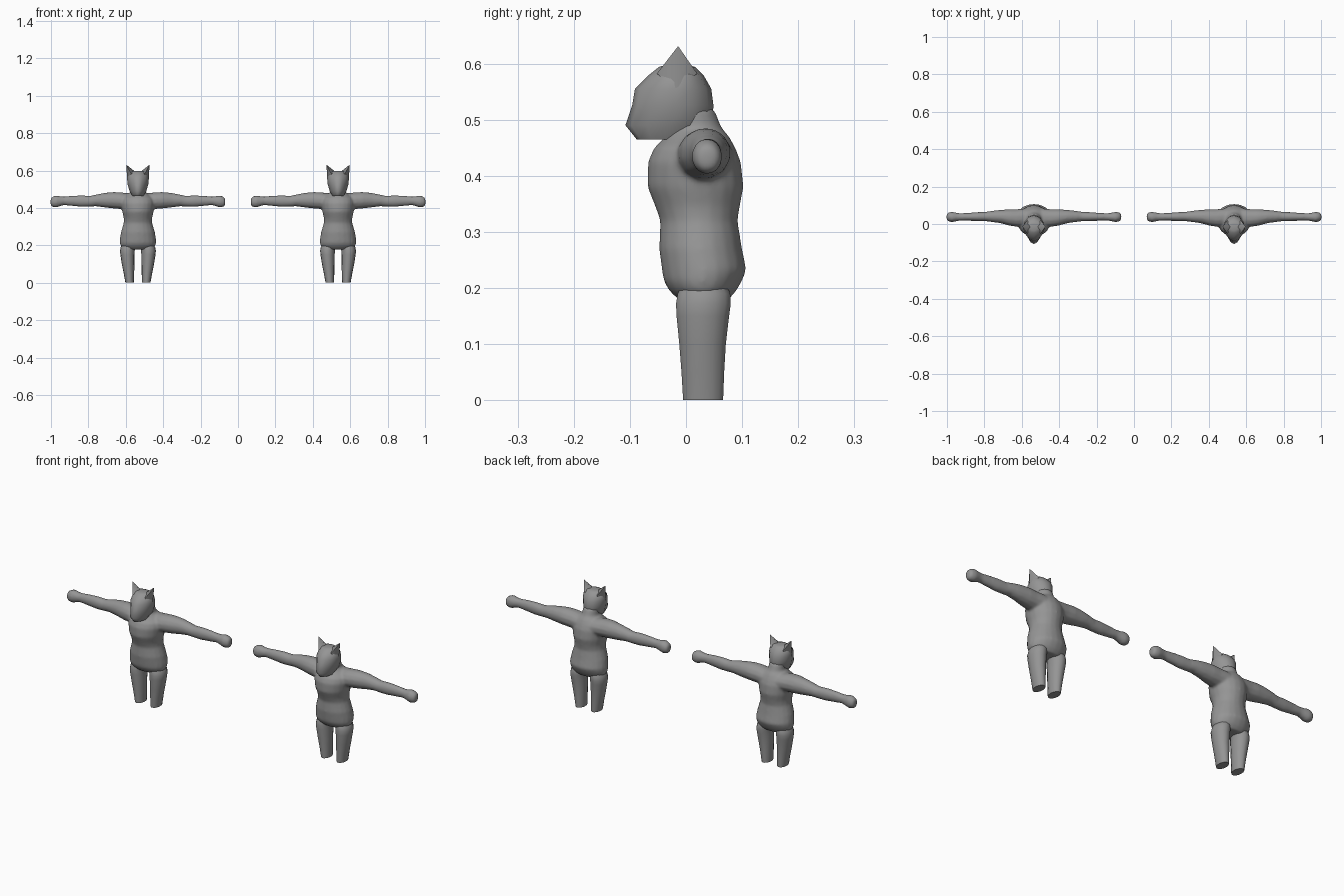
import bpy, bmesh, math
from mathutils import Vector

fur = bpy.data.materials.new("grey")
fur.diffuse_color = (0.3, 0.3, 0.3, 1)


def loft(bm, rings, axis, n, pinch=0.0):
    """Closed tube through rings (position, u_min, u_max, v_min, v_max).
    axis Z: u = x, v = y.  axis X: u = y, v = z.  pinch narrows the -y side."""
    loops = []
    for p, u0, u1, v0, v1 in rings:
        loop = []
        for i in range(n):
            a = math.tau * (i + 0.5 * (axis == 'X')) / n
            c, s = math.cos(a), math.sin(a)
            c *= 1 - pinch * max(0, -s)
            u = (u0 + u1) / 2 + c * (u1 - u0) / 2
            v = (v0 + v1) / 2 + s * (v1 - v0) / 2
            loop.append(bm.verts.new((u, v, p) if axis == 'Z' else (p, u, v)))
        loops.append(loop)
    faces = [bm.faces.new(loops[0]), bm.faces.new(loops[-1])]
    for a, b in zip(loops, loops[1:]):
        for i in range(n):
            j = (i + 1) % n
            faces.append(bm.faces.new((a[i], a[j], b[j], b[i])))
    bmesh.ops.recalc_face_normals(bm, faces=faces)


def finish(bm, name, x, mirror=False, angle=50):
    me = bpy.data.meshes.new(name)
    bm.to_mesh(me)
    bm.free()
    me.materials.append(fur)
    ob = bpy.data.objects.new(name, me)
    bpy.context.collection.objects.link(ob)
    ob.location.x = x
    bpy.context.view_layer.objects.active = ob
    for o in bpy.context.selected_objects:
        o.select_set(False)
    ob.select_set(True)
    bpy.ops.object.shade_smooth_by_angle(angle=math.radians(angle))
    if mirror:
        ob.modifiers.new("mirror", 'MIRROR')
    return ob


# z, half width, y front, y back
TORSO = [(0.178, 0.070, -0.012, 0.075), (0.195, 0.092, -0.030, 0.090),
         (0.213, 0.097, -0.040, 0.100), (0.232, 0.097, -0.043, 0.108),
         (0.270, 0.091, -0.048, 0.100), (0.320, 0.076, -0.046, 0.092),
         (0.345, 0.076, -0.055, 0.096), (0.380, 0.084, -0.069, 0.103),
         (0.425, 0.090, -0.068, 0.098), (0.450, 0.084, -0.057, 0.088),
         (0.470, 0.060, -0.036, 0.077), (0.485, 0.040, -0.030, 0.064),
         (0.520, 0.038, -0.030, 0.050)]
# x, y range, z range
ARM = [(0.040, -0.015, 0.085, 0.392, 0.478), (0.090, -0.016, 0.080, 0.393, 0.484),
       (0.130, -0.010, 0.080, 0.396, 0.486), (0.180, 0.004, 0.076, 0.402, 0.481),
       (0.225, 0.010, 0.071, 0.408, 0.472), (0.255, 0.014, 0.066, 0.406, 0.465),
       (0.300, 0.014, 0.064, 0.405, 0.468), (0.345, 0.017, 0.060, 0.409, 0.466),
       (0.395, 0.018, 0.058, 0.415, 0.461), (0.415, 0.014, 0.061, 0.409, 0.463),
       (0.438, 0.009, 0.066, 0.401, 0.468), (0.458, 0.014, 0.062, 0.405, 0.460),
       (0.467, 0.022, 0.054, 0.414, 0.451)]
# z, x range, y range
LEG = [(0.000, 0.022, 0.067, -0.006, 0.067), (0.050, 0.020, 0.076, -0.009, 0.069),
       (0.100, 0.019, 0.086, -0.013, 0.072), (0.150, 0.018, 0.094, -0.018, 0.078),
       (0.172, 0.017, 0.096, -0.019, 0.081), (0.190, 0.014, 0.092, -0.016, 0.080),
       (0.215, 0.014, 0.080, -0.005, 0.070)]
# z, half width, y front, y back
HEAD = [(0.465, 0.030, -0.088, 0.015), (0.490, 0.045, -0.108, 0.046),
        (0.525, 0.055, -0.096, 0.049), (0.555, 0.058, -0.091, 0.045),
        (0.578, 0.055, -0.068, 0.032), (0.594, 0.042, -0.048, 0.016),
        (0.598, 0.020, -0.035, 0.002)]

for side, cx in (("left", -0.535), ("right", 0.535)):
    # Torso, neck and arms blended into one skin
    bm = bmesh.new()
    loft(bm, [(z, -w, w, f, b) for z, w, f, b in TORSO], 'Z', 20)
    for s in (-1, 1):
        loft(bm, [(s * r[0], *r[1:]) for r in ARM], 'X', 12)
    body = finish(bm, side + "_body_and_arms", cx, angle=180)
    rm = body.modifiers.new("blend", 'REMESH')
    rm.mode, rm.voxel_size, rm.use_smooth_shade = 'VOXEL', 0.006, True
    sm = body.modifiers.new("soften", 'SMOOTH')
    sm.factor, sm.iterations = 0.5, 8

    # Legs with flat cut ends
    bm = bmesh.new()
    loft(bm, LEG, 'Z', 14)
    finish(bm, side + "_legs", cx, mirror=True)

    # Head with a narrowing muzzle
    bm = bmesh.new()
    loft(bm, [(z, -w, w, f, b) for z, w, f, b in HEAD], 'Z', 12, pinch=0.25)
    finish(bm, side + "_head", cx)

    # Pointed ears
    bm = bmesh.new()
    tip = bm.verts.new((0.062, -0.014, 0.631))
    base = [bm.verts.new(p) for p in ((0.010, -0.016, 0.590), (0.036, -0.052, 0.582),
                                      (0.058, -0.018, 0.556), (0.036, 0.020, 0.582))]
    bm.faces.new(base)
    for i in range(4):
        bm.faces.new((base[i], base[(i + 1) % 4], tip))
    bmesh.ops.recalc_face_normals(bm, faces=bm.faces)
    finish(bm, side + "_ears", cx, mirror=True, angle=70)
